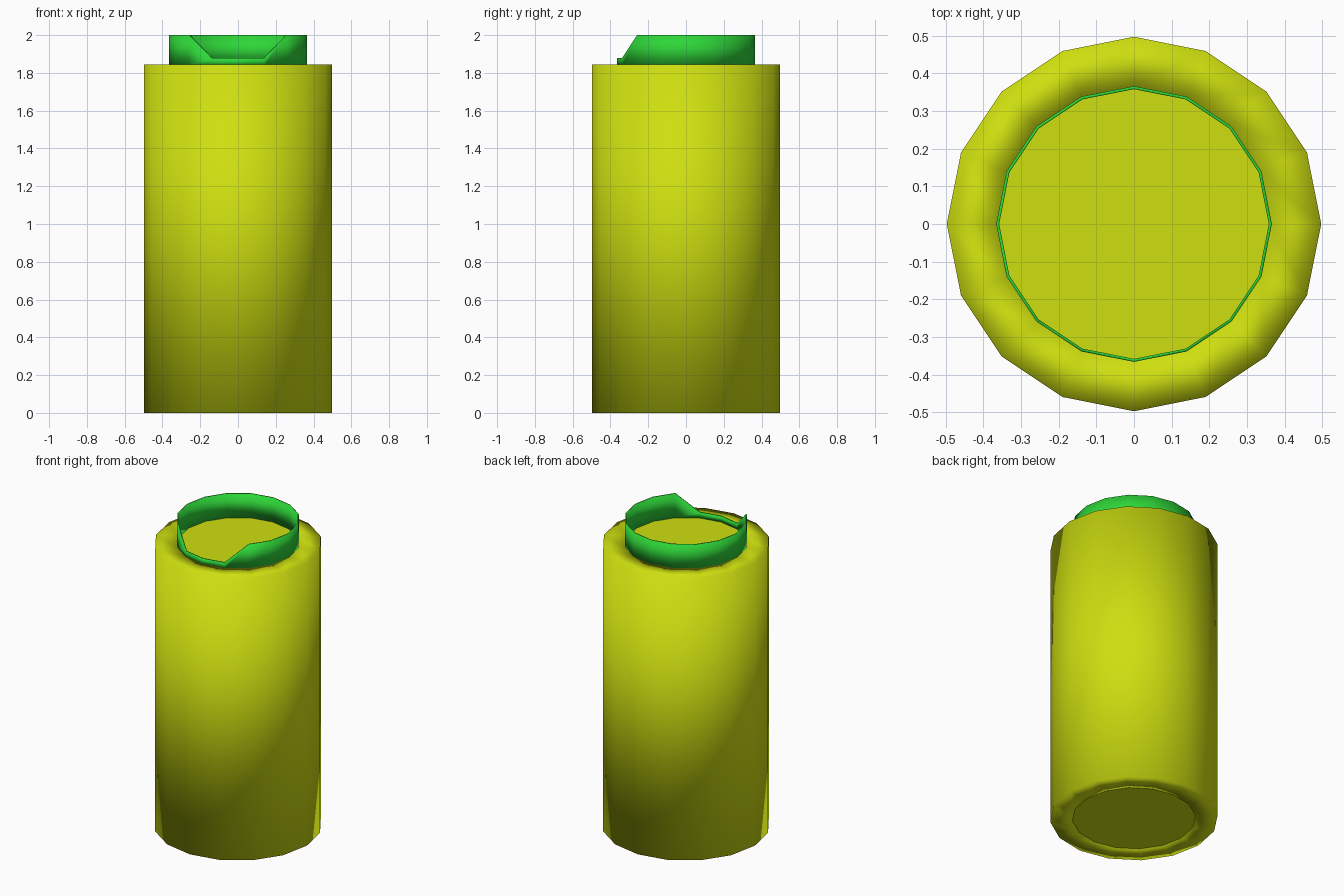
import bpy, bmesh, math

if "Cube" in bpy.data.objects:
    bpy.data.objects.remove(bpy.data.objects["Cube"])

SIDES = 16
R_BODY, R_NECK, R_IN = 0.497, 0.366, 0.358
Z_TOP, Z_RIM, Z_NOTCH = 1.845, 2.0, 1.88


def material(name, rgb):
    m = bpy.data.materials.new(name)
    m.diffuse_color = (*rgb, 1)
    m.use_nodes = True
    m.node_tree.nodes["Principled BSDF"].inputs["Base Color"].default_value = m.diffuse_color
    return m


def finish(name, bm, mat, smooth):
    bmesh.ops.recalc_face_normals(bm, faces=bm.faces[:])
    for f in bm.faces:
        f.smooth = smooth
    me = bpy.data.meshes.new(name)
    bm.to_mesh(me)
    bm.free()
    me.materials.append(mat)
    ob = bpy.data.objects.new(name, me)
    bpy.context.collection.objects.link(ob)
    return ob


def tube(name, r_out, r_in, z0, z1, mat, top=None):
    """Closed ring; top(i) may override the rim height at corner i."""
    bm = bmesh.new()
    cols = []
    for i in range(SIDES):
        a = 2 * math.pi * i / SIDES
        zt = top(i) if top else z1
        cols.append([bm.verts.new((r * math.cos(a), r * math.sin(a), z))
                     for r, z in ((r_out, z0), (r_out, zt), (r_in, zt), (r_in, z0))])
    for i in range(SIDES):
        p, q = cols[i], cols[(i + 1) % SIDES]
        for k in range(4):
            n = (k + 1) % 4
            bm.faces.new((p[k], q[k], q[n], p[n]))
    return finish(name, bm, mat, True)


def disc(name, r, z, up, mat):
    bm = bmesh.new()
    bmesh.ops.create_circle(bm, cap_ends=True, segments=SIDES, radius=r)
    for v in bm.verts:
        v.co.z = z
    ob = finish(name, bm, mat, False)
    if (ob.data.polygons[0].normal.z > 0) != up:
        ob.data.flip_normals()
    return ob


yellow = material("yellow", (0.62, 0.74, 0.005))
green = material("green", (0.027, 0.67, 0.04))

# Body shell with its two end panels
tube("body", R_BODY, R_NECK, 0, Z_TOP, yellow)
disc("top_panel", R_NECK, Z_TOP - 0.003, True, yellow)
disc("bottom_panel", R_NECK, 0.003, False, yellow)

# Thin collar, its three front corners lowered to form the notch
tube("collar", R_NECK, R_IN, Z_TOP - 0.005, Z_RIM, green,
     top=lambda i: Z_NOTCH if i in (11, 12, 13) else Z_RIM)
